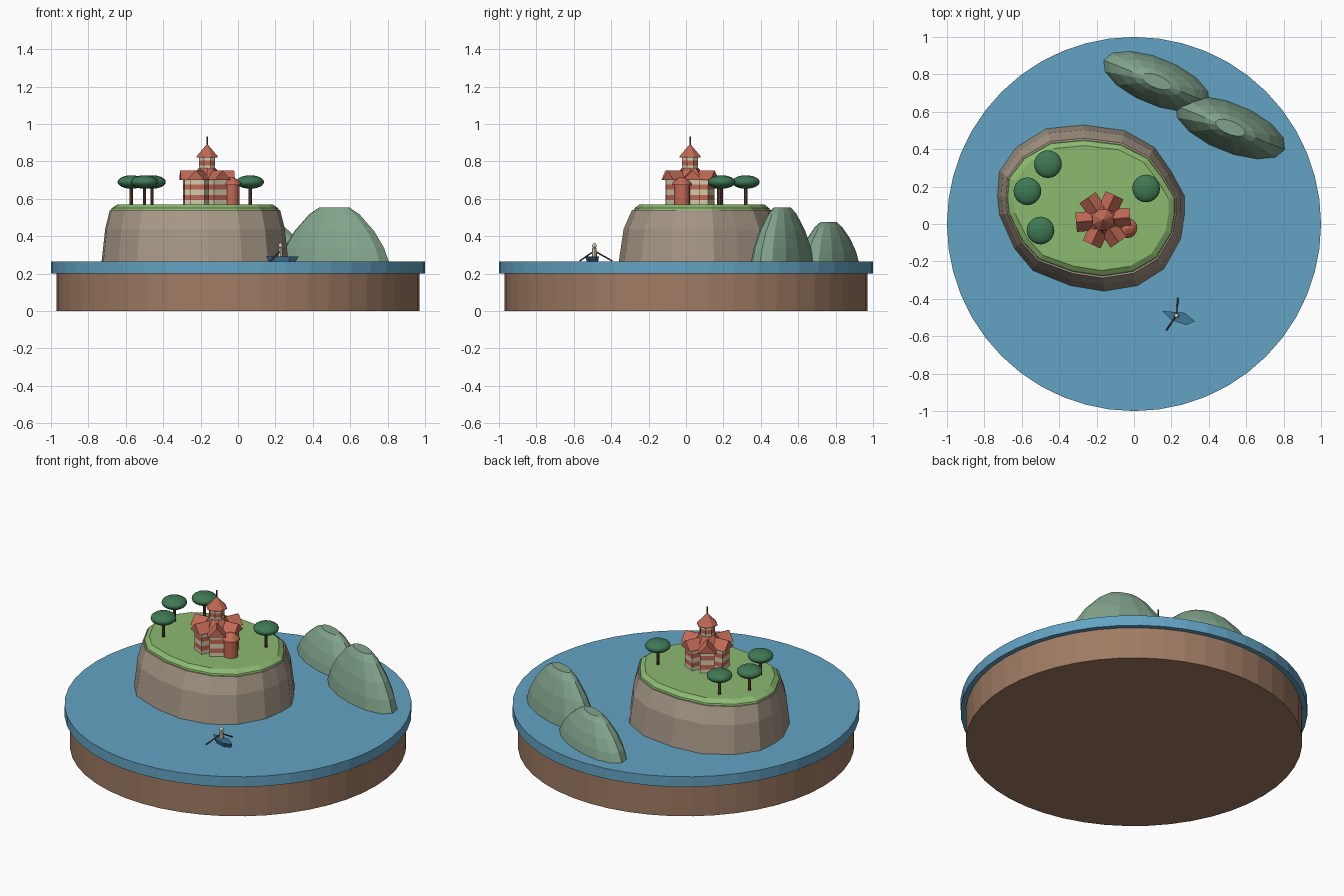
import bpy
from math import sin, cos, pi, radians
from mathutils import Matrix, Vector

if "Cube" in bpy.data.objects:
    bpy.data.objects.remove(bpy.data.objects["Cube"], do_unlink=True)


def material(name, *rgb):
    m = bpy.data.materials.new(name)
    m.use_nodes = True
    m.diffuse_color = (*rgb, 1)
    m.node_tree.nodes["Principled BSDF"].inputs["Base Color"].default_value = (*rgb, 1)
    return m


earth = material("earth brown", .35, .20, .125)
water = material("water blue", .127, .37, .55)
rock = material("cliff stone", .38, .31, .24)
grass = material("grass green", .26, .49, .16)
hill = material("hill green", .22, .37, .26)
leaf = material("tree green", .05, .19, .09)
terracotta = material("terracotta", .54, .14, .09)
cream = material("cream plaster", .68, .61, .42)
wood = material("dark wood", .15, .06, .035)
paint = material("boat blue", .05, .18, .32)


def ngon(n, r=1.0, turn=0.0):
    return [(r * cos(turn + 2 * pi * i / n), r * sin(turn + 2 * pi * i / n)) for i in range(n)]


def loft(name, outline, rings, mats, at=(0, 0), turn=0.0):
    """Stack scaled copies of an outline; rings are (scale x, scale y, z)."""
    n = len(outline)
    rot = Matrix.Rotation(turn, 2)
    verts, faces = [], []
    for sx, sy, z in rings:
        for x, y in outline:
            p = rot @ Vector((x * sx, y * sy))
            verts.append((p.x + at[0], p.y + at[1], z))
    for k in range(len(rings) - 1):
        for i in range(n):
            j = (i + 1) % n
            faces.append((k * n + i, k * n + j, (k + 1) * n + j, (k + 1) * n + i))
    sides = len(faces)
    faces += [tuple(reversed(range(n))), tuple(range(len(verts) - n, len(verts)))]
    me = bpy.data.meshes.new(name)
    me.from_pydata(verts, [], faces)
    for m in mats:
        me.materials.append(m)
    for f in me.polygons:  # alternate the materials ring by ring
        f.material_index = (f.index // n) % len(mats) if f.index < sides else 0
    ob = bpy.data.objects.new(name, me)
    bpy.context.collection.objects.link(ob)
    return ob


def rod(name, a, b, r, mat):
    a, b = Vector(a), Vector(b)
    bpy.ops.mesh.primitive_cylinder_add(vertices=8, radius=r, depth=(b - a).length, location=(a + b) / 2)
    ob = bpy.context.object
    ob.rotation_euler = (b - a).to_track_quat("Z", "Y").to_euler()
    ob.name = name
    ob.data.materials.append(mat)


def ball(name, at, size, mat):
    bpy.ops.mesh.primitive_uv_sphere_add(segments=20, ring_count=12, location=at)
    ob = bpy.context.object
    ob.name = name
    ob.scale = size
    ob.data.materials.append(mat)
    bpy.ops.object.shade_smooth()


def straight(z0, z1, steps=1):
    return [(1, 1, z0 + (z1 - z0) * i / steps) for i in range(steps + 1)]


# Round base and water
SEA, LAWN = .265, .57
loft("earth_base", ngon(48, .97), straight(0, .2), [earth])
loft("water_disc", ngon(48), straight(.2, SEA), [water])

# Island with an irregular coast
CENTRE = (-.23, .085)
coast = [(.27, .05), (.27, .15), (.20, .28), (.11, .41), (-.05, .50), (-.27, .53),
         (-.47, .51), (-.63, .41), (-.72, .28), (-.73, .15), (-.72, .05), (-.64, -.13),
         (-.54, -.25), (-.34, -.33), (-.16, -.36), (.02, -.33), (.16, -.24), (.25, -.08)]
coast = [(x - CENTRE[0], y - CENTRE[1]) for x, y in coast]
loft("cliff", coast, [(1, 1, .26), (.96, .94, .44), (.91, .84, .54)], [rock], CENTRE)
loft("lawn", coast, [(.9, .82, .535), (.89, .81, .55), (.83, .75, LAWN)], [grass], CENTRE)

# Long hills behind the island
for label, at, a, b, top in (("near", (.515, .515), .315, .13, .555),
                             ("far", (.12, .762), .305, .125, .475)):
    h = top - SEA
    rings = [(a * s, b * s, SEA + h * t) for s, t in
             ((1, -.01), (.91, .25), (.73, .56), (.46, .87), (.27, 1))]
    loft(label + "_hill", ngon(14), rings, [hill], at, radians(-22))

# Flat-crowned trees
for i, (x, y) in enumerate(((-.46, .32), (-.57, .175), (-.50, -.035), (.065, .19))):
    rod(f"tree_trunk_{i}", (x, y, .56), (x, y, .68), .009, wood)
    ball(f"tree_crown_{i}", (x, y, .69), (.074, .074, .036), leaf)

# House: striped wings around a central tower
HOUSE = (-.165, .022)
stripes = [cream, terracotta]
for i in range(6):
    turn = radians(65 + 60 * i)
    wall = [(0, -.042), (.125, -.042), (.125, .042), (0, .042)]
    loft(f"wing_wall_{i}", wall, straight(LAWN - .005, .705, 5), stripes, HOUSE, turn)
    eave = [(0, -.052), (.145, -.052), (.145, .052), (0, .052)]
    loft(f"wing_roof_{i}", eave, [(1, 1, .70), (1, .02, .752)], [terracotta], HOUSE, turn)
loft("middle_roof", ngon(8), [(.09, .09, .70), (.045, .045, .765)], [terracotta], HOUSE)
loft("tower_wall", ngon(8, .046), straight(.70, .83, 5), stripes, HOUSE, pi / 8)
loft("tower_roof", ngon(8), [(.061, .061, .822), (.059, .059, .83), (.004, .004, .89)],
     [terracotta], HOUSE, pi / 8)
rod("tower_finial", (*HOUSE, .88), (*HOUSE, .932), .004, wood)

# Round side turret
TURRET = (-.035, -.022)
loft("turret_wall", ngon(16, .043), straight(LAWN - .005, .68), [terracotta], TURRET)
loft("turret_roof", ngon(16), [(.053, .053, .675), (.05, .05, .685), (.03, .03, .705),
                               (.004, .004, .718)], [terracotta], TURRET)

# Rowing boat with rower and oars
BOAT = (.235, -.49)
hull = [(-.085, .025), (-.035, -.025), (.045, -.05), (.09, -.03), (.035, .015)]
loft("boat_hull", hull, [(.8, .8, .262), (1, 1, .292)], [paint], BOAT)
MAN = (.227, -.49)
loft("rower_body", ngon(8), [(.014, .014, .285), (.012, .012, .335), (.005, .005, .342)], [cream], MAN)
ball("rower_head", (*MAN, .35), (.012, .012, .013), cream)
rod("left_oar", (*MAN, .322), (.235, -.395, .268), .004, wood)
rod("right_oar", (*MAN, .322), (.173, -.568, .268), .004, wood)
